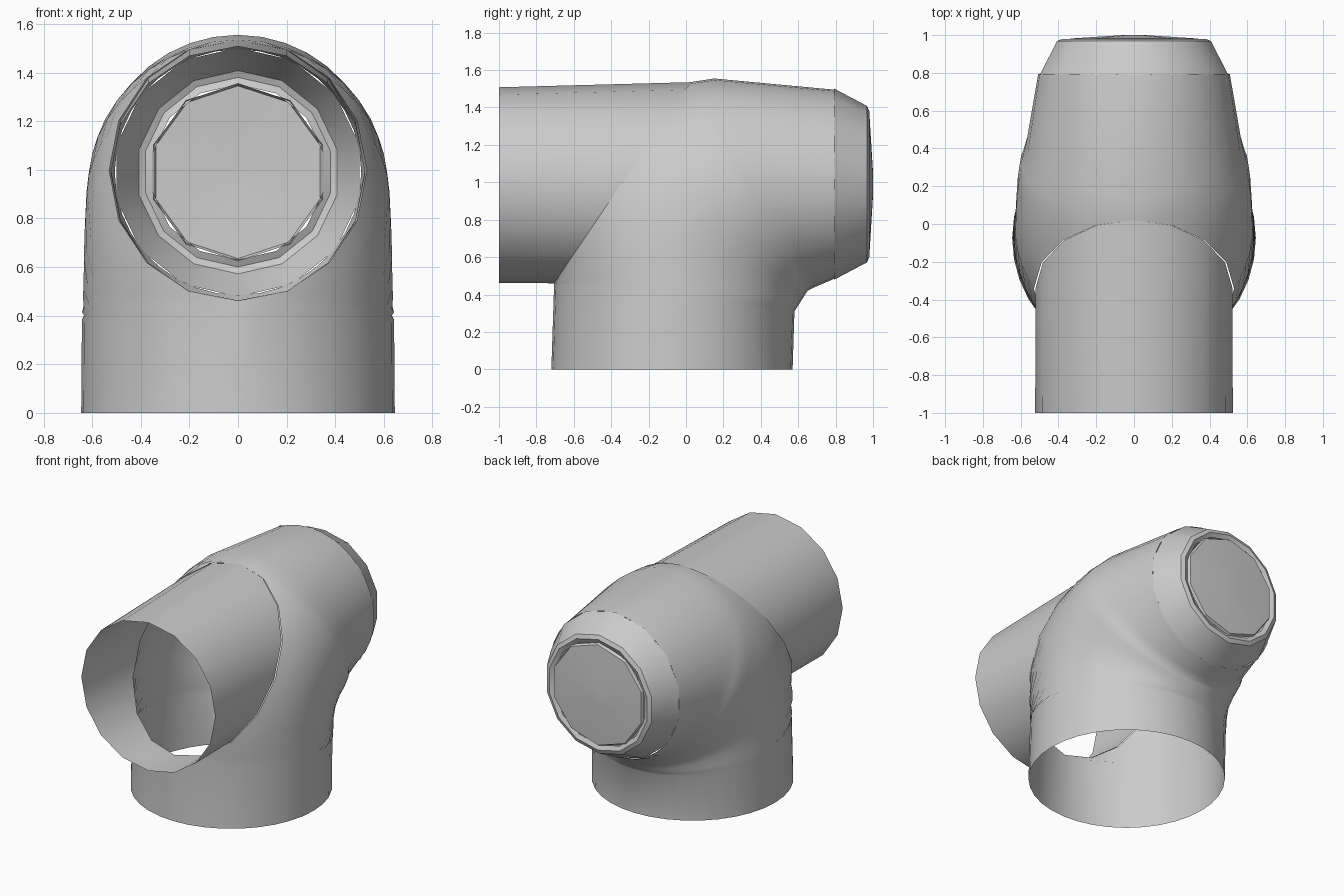
import bpy
from math import sin, cos, pi, asin, radians
from mathutils import Vector

cube = bpy.data.objects.get("Cube")
if cube:
    bpy.data.objects.remove(cube, do_unlink=True)

grey = bpy.data.materials.new("pipe grey")
grey.use_nodes = True
grey.diffuse_color = (0.6, 0.6, 0.6, 1)
grey.node_tree.nodes["Principled BSDF"].inputs["Base Color"].default_value = (0.6, 0.6, 0.6, 1)

SIDES = 16
AXIS_Z = 0.99


def loft(name, rings, angle=40, cap=False):
    """Join equal closed rings into a shell with a single thin wall."""
    n = len(rings[0])
    verts = [p for ring in rings for p in ring]
    faces = [(r * n + i, r * n + (i + 1) % n, (r + 1) * n + (i + 1) % n, (r + 1) * n + i)
             for r in range(len(rings) - 1) for i in range(n)]
    if cap:
        faces.append(tuple(range(len(verts) - n, len(verts))))
    return make(name, verts, faces, angle)


def make(name, verts, faces, angle):
    mesh = bpy.data.meshes.new(name)
    mesh.from_pydata(verts, [], faces)
    mesh.materials.append(grey)
    mesh.validate()
    obj = bpy.data.objects.new(name, mesh)
    bpy.context.collection.objects.link(obj)
    bpy.ops.object.select_all(action='DESELECT')
    obj.select_set(True)
    bpy.context.view_layer.objects.active = obj
    bpy.ops.object.mode_set(mode='EDIT')
    bpy.ops.mesh.select_all(action='SELECT')
    bpy.ops.mesh.remove_doubles(threshold=0.0005)
    bpy.ops.mesh.normals_make_consistent(inside=False)
    bpy.ops.object.mode_set(mode='OBJECT')
    bpy.ops.object.shade_smooth_by_angle(angle=radians(angle))
    return obj


def circle(y, radius, sides=SIDES, z=AXIS_Z):
    return [Vector((radius * sin(2 * pi * i / sides), y, z - radius * cos(2 * pi * i / sides)))
            for i in range(sides)]


def rim(t, radius):
    """Point on the slanted mitre; t runs from its low front to its high back."""
    a = pi * t
    low, high = Vector((0, -0.705, 0.46)), Vector((0, 0.02, 1.535))
    p = low.lerp(high, (1 - cos(a)) / 2)
    p.x = radius * sin(a)
    return p


# Front tube, open at the front and mitred at the back
mitre = [rim(2 * i / SIDES, 0.522) for i in range(SIDES)]
loft("front_tube", [circle(-1, 0.523, z=0.985), mitre])


# Elbow body: each row wraps from the mitre edge round to the inner bend
def wrap(start, inner, width, steps=18):
    a0 = asin(max(0, min(1, start.x / width)))
    row = []
    for i in range(steps + 1):
        a = a0 + (pi - a0) * i / steps
        u = (cos(a0) - cos(a)) / (cos(a0) + 1)
        p = start.lerp(inner, u)
        p.x = width * sin(a)
        row.append(p)
    return row


rows = [wrap(Vector((0, -0.72, 0)), Vector((0, 0.57, 0)), 0.645)]
bend = [Vector((0, 0.58, 0.31)), Vector((0, 0.65, 0.42))]
for k in range(9):
    t = k / 8
    rows.append(wrap(rim(t, 0.53), bend[0].lerp(bend[1], t), 0.642 - 0.047 * t * t))
rows.append(wrap(Vector((0, 0.15, 1.555)), Vector((0, 0.69, 0.44)), 0.572))
rows.append(wrap(Vector((0, 0.795, 1.495)), Vector((0, 0.795, 0.485)), 0.507))

n = len(rows[0])
verts, faces = [], []
for side in (1, -1):
    base = len(verts)
    verts += [Vector((side * p.x, p.y, p.z)) for row in rows for p in row]
    for r in range(len(rows) - 1):
        for i in range(n - 1):
            a = base + r * n + i
            faces.append((a, a + 1, a + n + 1, a + n))
make("elbow_body", verts, faces, 45)

# Tapered rear collar with a lip turned inwards
loft("rear_collar", [circle(0.79, 0.512, 14), circle(0.968, 0.418, 14),
                     circle(0.98, 0.39, 14), circle(0.965, 0.36, 14)], 25)

# Slightly crowned end plate closing the collar
loft("end_plate", [circle(0.962, 0.365, 10), circle(0.982, 0.355, 10),
                   circle(1.0, 0.06, 10)], 25, cap=True)
